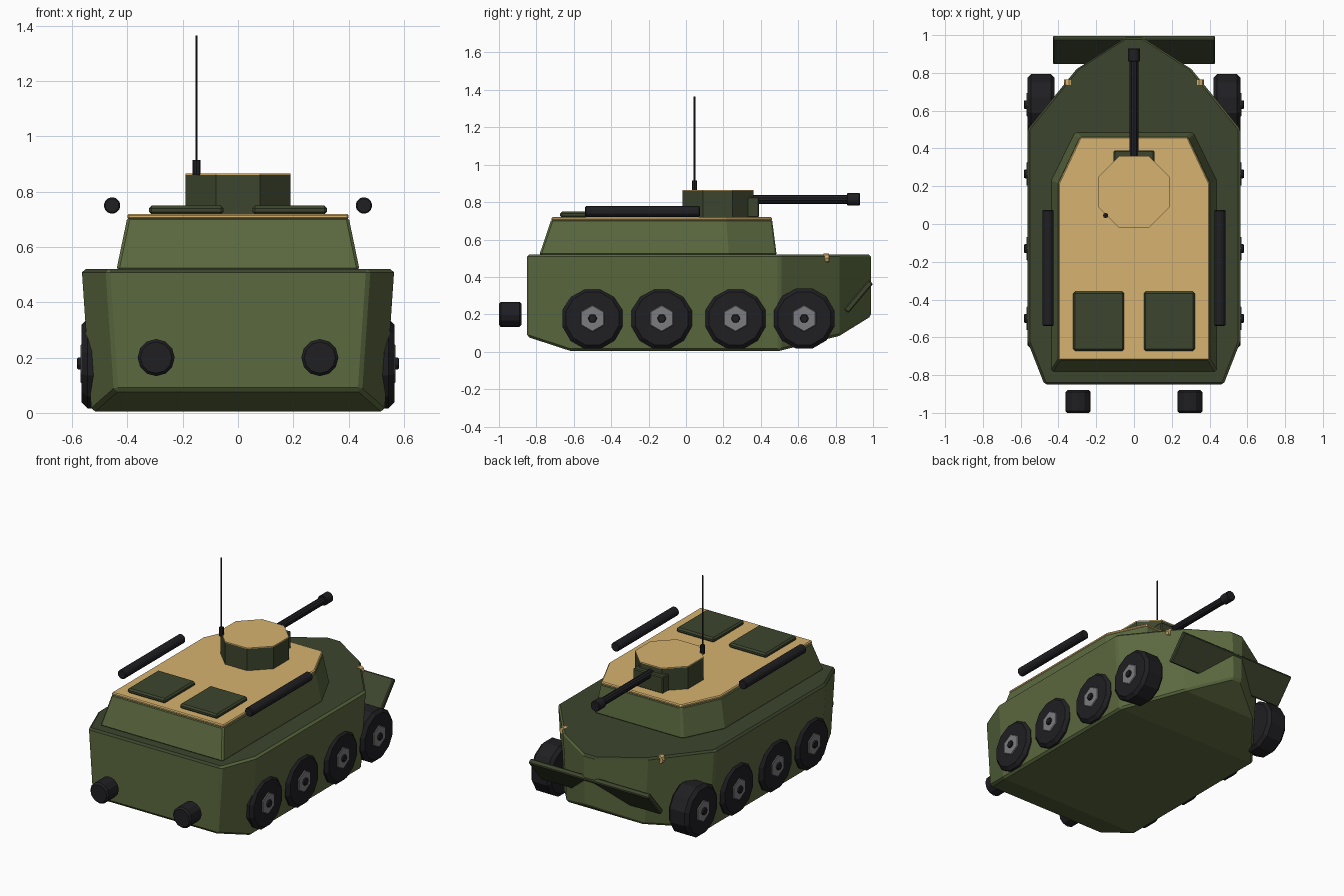
import bpy, bmesh, math
from mathutils import Matrix, Vector

if "Cube" in bpy.data.objects:
    bpy.data.objects.remove(bpy.data.objects["Cube"])


def material(name, r, g, b):
    m = bpy.data.materials.new(name)
    m.diffuse_color = (r, g, b, 1)
    m.use_nodes = True
    m.node_tree.nodes["Principled BSDF"].inputs["Base Color"].default_value = m.diffuse_color
    return m


GREEN = material("green", 0.105, 0.14, 0.05)
DARK = material("dark_green", 0.046, 0.06, 0.027)
TAN = material("tan", 0.68, 0.45, 0.16)
BLACK = material("black", 0.014, 0.014, 0.017)
GREY = material("hub_grey", 0.2, 0.2, 0.21)


def finish(name, bm, mat, bevel=0.0):
    bmesh.ops.recalc_face_normals(bm, faces=bm.faces)
    me = bpy.data.meshes.new(name)
    bm.to_mesh(me)
    bm.free()
    me.materials.append(mat)
    ob = bpy.data.objects.new(name, me)
    bpy.context.collection.objects.link(ob)
    if bevel:
        mod = ob.modifiers.new("bevel", 'BEVEL')
        mod.width, mod.segments = bevel, 1
        mod.limit_method, mod.angle_limit = 'ANGLE', math.radians(35)
    return ob


def loft(name, rings, mat, bevel=0.0):
    bm = bmesh.new()
    vs = [[bm.verts.new(p) for p in ring] for ring in rings]
    n = len(vs[0])
    for a, b in zip(vs, vs[1:]):
        for i in range(n):
            j = (i + 1) % n
            bm.faces.new((a[i], a[j], b[j], b[i]))
    bm.faces.new(vs[0])
    bm.faces.new(vs[-1])
    return finish(name, bm, mat, bevel)


def box(name, center, size, mat, bevel=0.0, tilt=0.0):
    bm = bmesh.new()
    m = (Matrix.Translation(center) @ Matrix.Rotation(tilt, 4, 'X')
         @ Matrix.Diagonal((*size, 1)))
    bmesh.ops.create_cube(bm, size=1, matrix=m)
    return finish(name, bm, mat, bevel)


def cyl(name, start, end, r, sides, mat, bevel=0.0, turn=0.0):
    a, b = Vector(start), Vector(end)
    rot = Vector((0, 0, 1)).rotation_difference(b - a).to_matrix().to_4x4()
    m = Matrix.Translation((a + b) / 2) @ rot @ Matrix.Rotation(turn, 4, 'Z')
    bm = bmesh.new()
    bmesh.ops.create_cone(bm, cap_ends=True, segments=sides, radius1=r,
                          radius2=r, depth=(b - a).length, matrix=m)
    return finish(name, bm, mat, bevel)


def mirrored(half):
    return half + [(-x, y) for x, y in reversed(half)]


# Hull: stations along y as (y, half width below, half width above, bottom z)
stations = [(-0.85, 0.445, 0.475, 0.08), (-0.62, 0.53, 0.565, 0.005),
            (0.50, 0.53, 0.565, 0.005), (0.82, 0.28, 0.305, 0.085),
            (0.99, 0.03, 0.04, 0.19)]
hull = loft("hull", [[(-b, y, z), (b, y, z), (t, y, 0.52), (-t, y, 0.52)]
                     for y, b, t, z in stations], GREEN, 0.012)
hull.data.materials.append(DARK)
for f in hull.data.polygons:
    if f.normal.z > 0.9:
        f.material_index = 1

# Upper cabin with sloped sides and tan roof
low = mirrored([(0.44, -0.785), (0.44, 0.23), (0.315, 0.485)])
high = mirrored([(0.40, -0.72), (0.40, 0.215), (0.285, 0.46)])
loft("upper_cabin", [[(x, y, z) for x, y in o]
                     for o, z in ((low, 0.515), (high, 0.708))], GREEN, 0.01)
loft("roof", [[(x, y, z) for x, y in high] for z in (0.70, 0.72)], TAN, 0.006)

# Turret and gun
R = 0.19 / math.cos(math.pi / 8)
cyl("turret", (0, 0.17, 0.71), (0, 0.17, 0.86), R, 8, DARK, turn=math.pi / 8)
cyl("turret_cap", (0, 0.17, 0.859), (0, 0.17, 0.866), R, 8, TAN, turn=math.pi / 8)
box("gun_mount", (0, 0.35, 0.772), (0.215, 0.08, 0.11), DARK, 0.006)
cyl("gun_barrel", (0, 0.34, 0.815), (0, 0.88, 0.815), 0.024, 10, BLACK)
cyl("gun_muzzle", (0, 0.86, 0.815), (0, 0.93, 0.815), 0.034, 10, BLACK, 0.004)

# Antenna
cyl("antenna_base", (-0.15, 0.045, 0.86), (-0.15, 0.045, 0.915), 0.014, 8, BLACK)
cyl("antenna", (-0.15, 0.045, 0.91), (-0.15, 0.045, 1.365), 0.0045, 6, BLACK)

# Slanted bow plate
box("bow_plate", (0, 0.922, 0.295), (0.86, 0.205, 0.032), DARK, 0.006,
    math.radians(50))

# Parts repeated on both sides
for side, s in (("right", 1), ("left", -1)):
    box("hatch_" + side, (s * 0.187, -0.515, 0.733), (0.27, 0.315, 0.032), DARK, 0.01)
    cyl("side_rail_" + side, (s * 0.455, -0.54, 0.75), (s * 0.455, 0.075, 0.75),
        0.031, 8, BLACK, 0.005, math.pi / 8)
    cyl("exhaust_" + side, (s * 0.296, -1.0, 0.2), (s * 0.296, -0.88, 0.2),
        0.067, 12, BLACK, 0.01)
    cyl("headlamp_" + side, (s * 0.345, 0.735, 0.5), (s * 0.345, 0.765, 0.5),
        0.025, 8, TAN)
    for i, y in enumerate((-0.5, -0.13, 0.265, 0.632)):
        tag = "%s_%d" % (side, i + 1)
        at = lambda x: (s * x, y, 0.178)
        cyl("wheel_" + tag, at(0.42), at(0.565), 0.167, 12, BLACK, 0.02, math.pi / 12)
        cyl("hub_" + tag, at(0.55), at(0.57), 0.072, 6, GREY, 0.004, math.pi / 6 * 3)
        cyl("hub_cap_" + tag, at(0.56), at(0.582), 0.025, 6, BLACK, 0.004)
